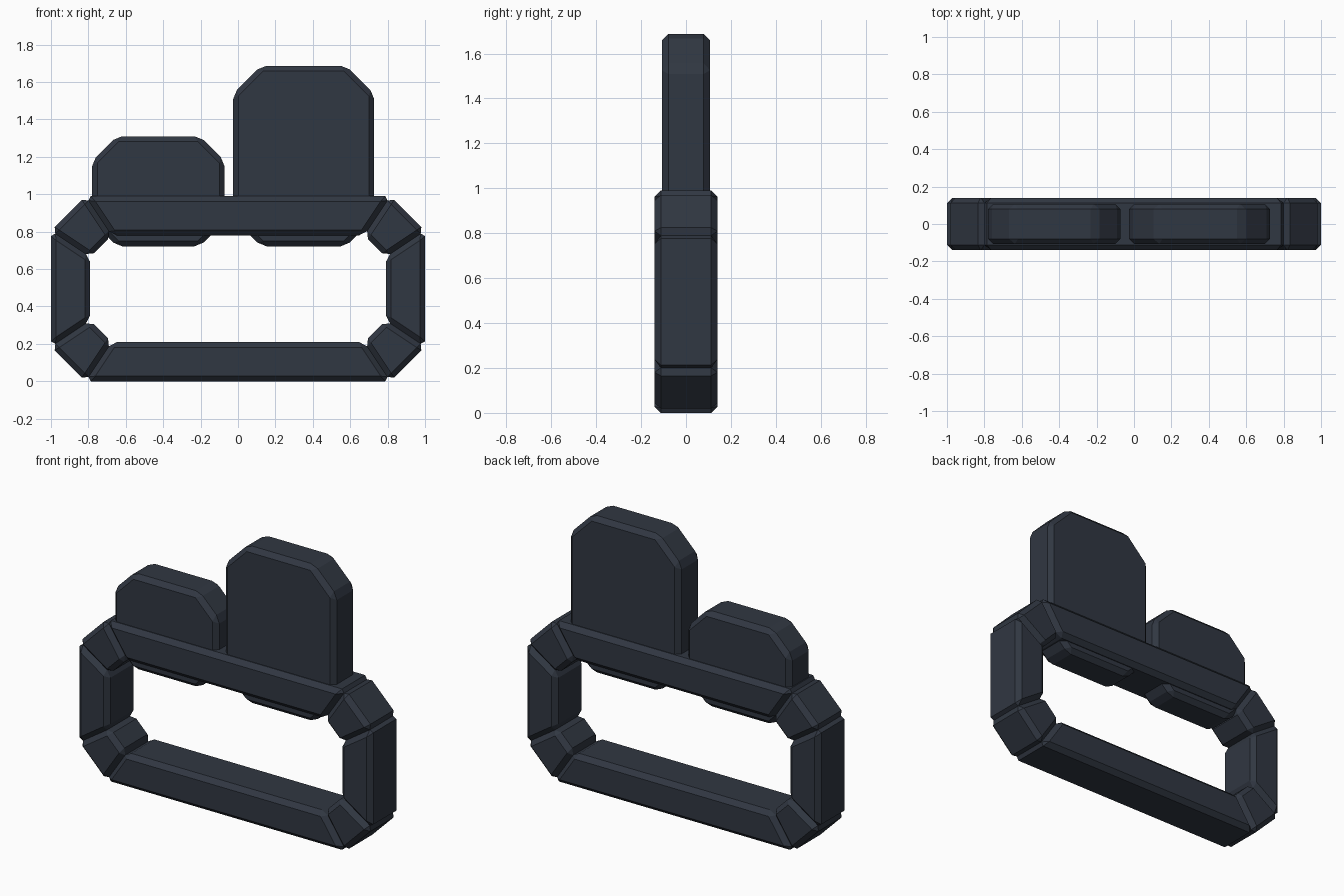
import bpy, bmesh

if "Cube" in bpy.data.objects:
    bpy.data.objects.remove(bpy.data.objects["Cube"])

mat = bpy.data.materials.new("dark_slate")
mat.diffuse_color = (0.03, 0.038, 0.054, 1)
mat.use_nodes = True
mat.node_tree.nodes["Principled BSDF"].inputs["Base Color"].default_value = mat.diffuse_color


def prism(name, profile, half_depth, bevel):
    """Extrude an x/z outline along y and chamfer every edge."""
    bm = bmesh.new()
    face = bm.faces.new([bm.verts.new((x, -half_depth, z)) for x, z in profile])
    ext = bmesh.ops.extrude_face_region(bm, geom=[face])
    bmesh.ops.translate(bm, vec=(0, 2 * half_depth, 0),
                        verts=[g for g in ext["geom"] if isinstance(g, bmesh.types.BMVert)])
    bmesh.ops.recalc_face_normals(bm, faces=bm.faces[:])
    bmesh.ops.bevel(bm, geom=bm.edges[:], offset=bevel, offset_type='OFFSET',
                    segments=1, profile=0.5, affect='EDGES', clamp_overlap=True)
    bmesh.ops.recalc_face_normals(bm, faces=bm.faces[:])
    mesh = bpy.data.meshes.new(name)
    bm.to_mesh(mesh)
    bm.free()
    mesh.materials.append(mat)
    obj = bpy.data.objects.new(name, mesh)
    bpy.context.collection.objects.link(obj)
    return obj


# Band: octagonal ring cut into eight chamfered segments
H = 0.99


def octagon(quarter):
    a, b = quarter
    right = [(a[0], H - a[1]), (b[0], H - b[1]), b, a]
    return right + [(-x, z) for x, z in reversed(right)]


outer = octagon([(0.815, H), (1.0, 0.805)])
inner = octagon([(0.675, 0.78), (0.79, 0.665)])
names = ["lower_right_corner", "right_side", "upper_right_corner", "top_bar",
         "upper_left_corner", "left_side", "lower_left_corner", "bottom_bar"]
for i, name in enumerate(names):
    j = (i + 1) % 8
    prism("band_" + name, [outer[i], outer[j], inner[j], inner[i]], 0.14, 0.028)


# Two upright plates with clipped corners set through the top bar
def plate(name, x0, x1, z0, z1, c):
    prism(name, [(x0 + c, z0), (x1 - c, z0), (x1, z0 + c), (x1, z1 - c),
                 (x1 - c, z1), (x0 + c, z1), (x0, z1 - c), (x0, z0 + c)], 0.107, 0.028)


plate("short_plate", -0.78, -0.072, 0.722, 1.31, 0.132)
plate("tall_plate", -0.026, 0.728, 0.722, 1.687, 0.15)
